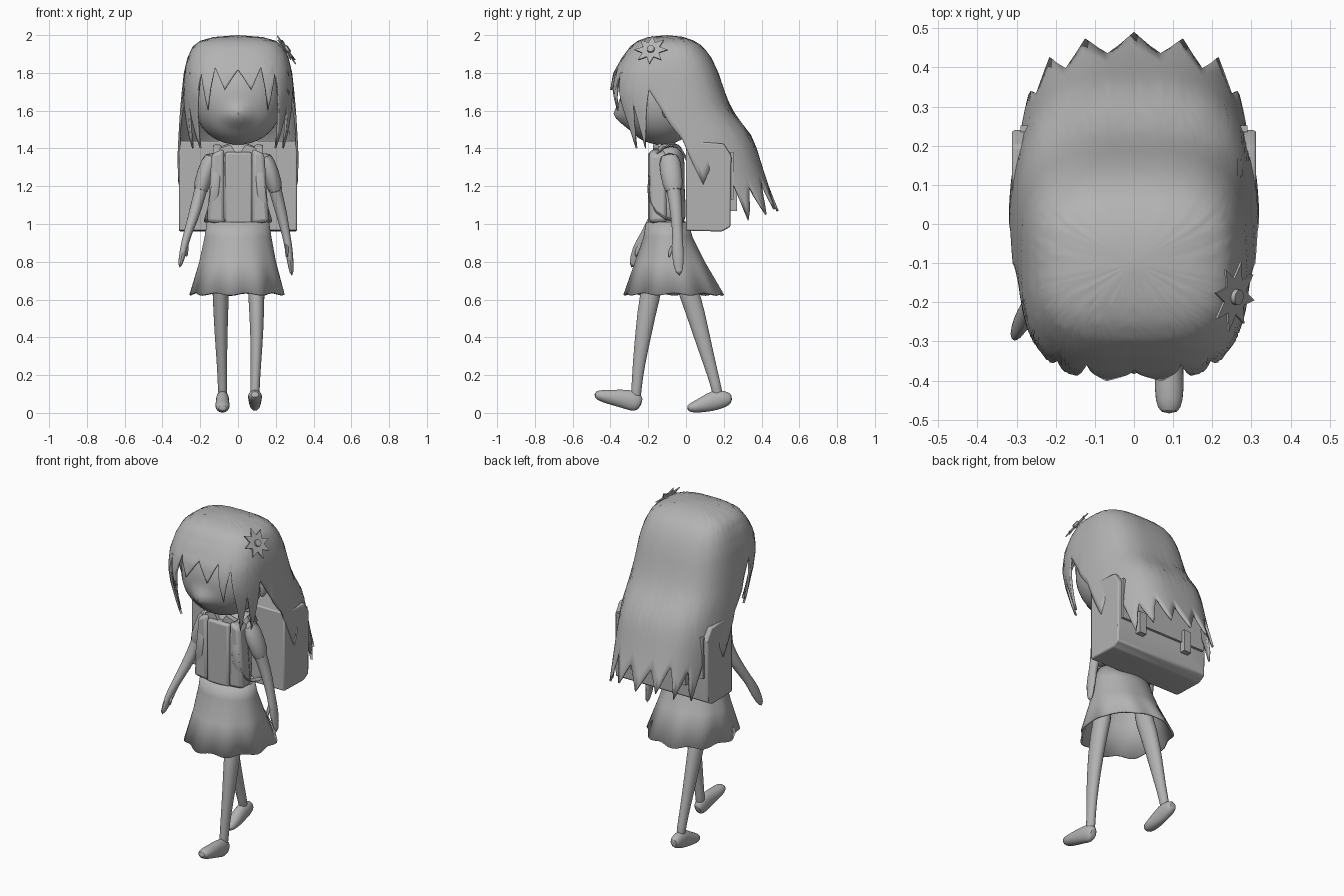
import bpy
import bmesh
from math import sin, cos, pi, radians
from mathutils import Vector, Matrix

cube = bpy.data.objects.get("Cube")
if cube:
    bpy.data.objects.remove(cube)

grey = bpy.data.materials.new("plain grey")
grey.use_nodes = True
COLOUR = (0.45, 0.45, 0.45, 1)
grey.diffuse_color = COLOUR
grey.node_tree.nodes["Principled BSDF"].inputs["Base Color"].default_value = COLOUR


def finish(name, bm, subsurf=0, thickness=0, bevel=0, angle=40):
    bmesh.ops.recalc_face_normals(bm, faces=bm.faces[:])
    mesh = bpy.data.meshes.new(name)
    bm.to_mesh(mesh)
    bm.free()
    mesh.materials.append(grey)
    ob = bpy.data.objects.new(name, mesh)
    bpy.context.scene.collection.objects.link(ob)
    if thickness:
        mod = ob.modifiers.new("thickness", "SOLIDIFY")
        mod.thickness = thickness
    if bevel:
        mod = ob.modifiers.new("bevel", "BEVEL")
        mod.width, mod.segments = bevel, 2
    if subsurf:
        mod = ob.modifiers.new("smooth", "SUBSURF")
        mod.levels = mod.render_levels = subsurf
    bpy.ops.object.select_all(action="DESELECT")
    ob.select_set(True)
    bpy.context.view_layer.objects.active = ob
    bpy.ops.object.shade_smooth_by_angle(angle=radians(angle))
    return ob


def lerp(table, k):
    """Piecewise linear lookup in rows sorted by rising key."""
    for a, b in zip(table, table[1:]):
        if k <= b[0]:
            t = max(0, (k - a[0]) / (b[0] - a[0]))
            return [p + (q - p) * t for p, q in zip(a[1:], b[1:])]
    return list(table[-1][1:])


def bridge(bm, rings):
    for a, b in zip(rings, rings[1:]):
        for i in range(len(a)):
            j = (i + 1) % len(a)
            bm.faces.new((a[i], a[j], b[j], b[i]))


def tube(name, sections, sides=12):
    """Rounded loft of ellipses (x, y, z, width, depth) along a path."""
    bm = bmesh.new()
    pts = [Vector(s[:3]) for s in sections]
    rings = []
    for i, s in enumerate(sections):
        t = (pts[min(i + 1, len(pts) - 1)] - pts[max(i - 1, 0)]).normalized()
        u = (Vector((1, 0, 0)) - t * t.x).normalized()
        v = t.cross(u)
        rings.append([bm.verts.new(pts[i] + u * s[3] * cos(2 * pi * k / sides)
                                   + v * s[4] * sin(2 * pi * k / sides)) for k in range(sides)])
    bridge(bm, rings)
    bm.faces.new(rings[0])
    bm.faces.new(rings[-1])
    return finish(name, bm, subsurf=1)


def prism(name, outline, axis, lo, hi, **opts):
    """Extrude a 2D outline along x or y."""
    bm = bmesh.new()
    place = (lambda p, d: (d, *p)) if axis == "x" else (lambda p, d: (p[0], d, p[1]))
    rings = [[bm.verts.new(place(p, d)) for p in outline] for d in (lo, hi)]
    bridge(bm, rings)
    for r in rings:
        bm.faces.new(r)
    return finish(name, bm, **opts)


def rect(x0, x1, z0, z1):
    return [(x0, z0), (x1, z0), (x1, z1), (x0, z1)]


# Head with a small pointed nose
bm = bmesh.new()
bmesh.ops.create_uvsphere(bm, u_segments=40, v_segments=28, radius=1)
for v in bm.verts:
    x, y, z = v.co
    x, y = x * (1.08 - 0.08 * x * x), y * (1.08 - 0.08 * y * y)
    p = Vector((0.235 * x, -0.13 + 0.22 * y, 1.665 + 0.245 * z))
    if y < 0:
        near = max(0, 1 - ((p.x / 0.09) ** 2 + ((p.z - 1.575) / 0.08) ** 2) ** 0.5)
        p.y -= 0.05 * near
    v.co = p
finish("head", bm)

for side, label in ((1, "left"), (-1, "right")):
    tube(label + "_ear", [(side * 0.235, -0.11, 1.56, .012, .012), (side * 0.245, -0.1, 1.6, .022, .03),
                          (side * 0.25, -0.1, 1.65, .022, .035), (side * 0.245, -0.1, 1.69, .012, .02)])

# Hair: columns falling from the crown, each ending on a jagged edge
# height, side half width, front half width, front reach, back reach
SHAPE = [(1.05, .315, .17, .17, .60), (1.15, .32, .18, .19, .555), (1.3, .322, .19, .21, .505),
         (1.4, .32, .20, .23, .475), (1.47, .315, .23, .25, .445), (1.6, .307, .27, .285, .345),
         (1.7, .298, .285, .305, .305), (1.8, .287, .285, .285, .272), (1.88, .268, .268, .24, .235),
         (1.94, .24, .24, .195, .19), (1.97, .2, .2, .155, .145), (1.99, .13, .13, .10, .09), (2.0, 0, 0, 0, 0)]
# angle from the front, lower end
EDGE = [(0, 1.82), (14, 1.71), (24, 1.83), (32, 1.60), (38, 1.80), (50, 1.40), (56, 1.64), (62, 1.40),
        (72, 1.71), (90, 1.55), (100, 1.45), (110, 1.21), (122, 1.42), (130, 1.02), (136, 1.2),
        (142, 1.05), (150, 1.23), (158, 1.08), (168, 1.2), (180, 1.07)]
ROWS, STEP = 18, 2


def hair_point(deg, z):
    s, c = sin(radians(deg)), cos(radians(deg))
    wide, narrow, front, back = lerp(SHAPE, z)
    r = (abs(s) ** 3 + abs(c) ** 3) ** (-1 / 3)
    w = wide + (narrow - wide) * max(0, c) ** 0.8
    return (w * s * r, -0.1 - (front if c > 0 else back) * c * r, z)


bm = bmesh.new()
rings = []
for row in range(1, ROWS + 1):
    ring = []
    for deg in range(0, 360, STEP):
        end = lerp(EDGE, min(deg, 360 - deg))[0]
        ring.append(bm.verts.new(hair_point(deg, 2 - (2 - end) * (row / ROWS) ** 1.6)))
    rings.append(ring)
bridge(bm, rings)
crown = bm.verts.new((0, -0.1, 2))
for i in range(len(rings[0])):
    bm.faces.new((crown, rings[0][i], rings[0][(i + 1) % len(rings[0])]))
finish("hair", bm, thickness=0.012, angle=50)

# Flower clip: eight-pointed star with a raised centre
normal = Vector((0.82, -0.15, 0.55))
place = Matrix.Translation((0.254, -0.185, 1.92)) @ normal.to_track_quat("Z", "Y").to_matrix().to_4x4()
for name, inner, outer, lo, hi in (("flower_petals", .048, .09, 0, .006), ("flower_centre", .02, .02, .006, .018)):
    bm = bmesh.new()
    rings = [[bm.verts.new(place @ Vector(((outer, inner)[k % 2] * cos(pi * k / 8),
                                           (outer, inner)[k % 2] * sin(pi * k / 8), h)))
              for k in range(16)] for h in (lo, hi)]
    bridge(bm, rings)
    for r in rings:
        bm.faces.new(r)
    finish(name, bm)

# Neck, torso, collar, vest and straps
tube("neck", [(0, -.09, 1.36, .045, .04), (0, -.09, 1.42, .04, .038), (0, -.1, 1.48, .04, .04)])
tube("torso", [(0, -.1, .97, .16, .105), (0, -.1, 1.1, .15, .1), (0, -.1, 1.22, .145, .092),
               (0, -.09, 1.33, .155, .085), (0, -.085, 1.39, .13, .072), (0, -.085, 1.43, .06, .05)], 20)
for s, label in ((1, "left"), (-1, "right")):
    prism(label + "_collar", [(0, 1.36), (s * .05, 1.33), (s * .1, 1.4), (s * .04, 1.42)], "y", -.175, -.145)
    prism(label + "_vest_panel", [(s * .07, 1.0), (s * .165, 1.01), (s * .15, 1.2), (s * .14, 1.37), (s * .075, 1.4)],
          "y", -.195, -.1, bevel=.02)
    tube(label + "_strap", [(s * .11, .02, 1.3, .025, .008), (s * .11, -.02, 1.4, .025, .008),
                            (s * .11, -.08, 1.425, .025, .008), (s * .11, -.16, 1.39, .025, .008),
                            (s * .115, -.2, 1.25, .025, .008), (s * .13, -.2, 1.1, .025, .008),
                            (s * .16, -.12, 1.02, .025, .008), (s * .16, .01, 1.01, .025, .008)], 8)
prism("shirt_front", rect(-.07, .075, 1.0, 1.38), "y", -.2, -.1, bevel=.012)

# Pleated skirt, open underneath
bm = bmesh.new()
rings = []
for z, cy, rx, ry, wave in ((1.01, -.1, .165, .112, 0), (.93, -.095, .177, .13, 0),
                            (.8, -.085, .203, .185, .012), (.63, -.065, .25, .262, .03)):
    ring = []
    for k in range(72):
        a = 2 * pi * k / 72
        f = 1 + wave * cos(9 * a + pi)
        ring.append(bm.verts.new((rx * f * cos(a), cy + ry * f * sin(a), z + .2 * wave * cos(9 * a))))
    rings.append(ring)
bridge(bm, rings)
finish("skirt", bm, thickness=0.01, angle=35)

# Arms with hands: right one swings forward, left one hangs
ARMS = {"left": [(.13, -.09, 1.38), (.175, -.08, 1.27), (.205, -.06, 1.15), (.232, -.05, 1.05),
                 (.258, -.045, .93), (.272, -.045, .85), (.286, -.035, .72)],
        "right": [(-.13, -.09, 1.38), (-.175, -.09, 1.27), (-.205, -.11, 1.15), (-.235, -.16, 1.04),
                  (-.272, -.22, .935), (-.287, -.25, .87), (-.31, -.29, .765)]}
GIRTH = [(.04, .05), (.038, .044), (.034, .038), (.031, .033), (.021, .025), (.022, .038), (.011, .018)]
for label, p in ARMS.items():
    tube(label + "_arm", [(*q, *g) for q, g in zip(p, GIRTH)])
    tube(label + "_sleeve", [(*p[0], .045, .06), (*p[1], .047, .06), (*p[2], .045, .054)])
    w = Vector(p[4])
    tube(label + "_thumb", [(*(w + Vector((0, -.01, -.03))), .012, .014),
                            (*(w + Vector((0, -.042, -.075))), .01, .012),
                            (*(w + Vector((0, -.045, -.11))), .007, .007)], 8)

# Legs and feet in mid stride
LEGS = {"left": [(.09, -.13, .85, .055, .06), (.098, -.195, .62, .044, .057), (.1, -.225, .42, .036, .045),
                 (.095, -.25, .26, .028, .034), (.09, -.262, .13, .025, .027), (.09, -.268, .06, .026, .03)],
        "right": [(-.09, -.06, .85, .055, .06), (-.092, .025, .62, .044, .057), (-.09, .08, .42, .036, .045),
                  (-.085, .125, .26, .028, .034), (-.082, .16, .14, .025, .027), (-.082, .17, .08, .026, .03)]}
for label, sections in LEGS.items():
    tube(label + "_leg", sections)
tube("left_foot", [(.09, -.236, .045, .02, .027), (.09, -.26, .056, .034, .056), (.09, -.31, .073, .035, .055),
                   (.09, -.39, .082, .039, .042), (.09, -.455, .092, .038, .032), (.09, -.485, .098, .022, .016)])
tube("right_foot", [(-.082, .245, .072, .02, .022), (-.082, .212, .076, .035, .046), (-.082, .15, .068, .036, .058),
                    (-.082, .09, .042, .039, .042), (-.082, .035, .028, .039, .03), (-.082, .005, .024, .022, .015)])

# Wide backpack with flap and buckle tabs
prism("backpack", [(0, .965), (.19, .96), (.235, .985), (.24, 1.36), (.2, 1.425), (0, 1.44)],
      "x", -.312, .312, bevel=.008)
prism("backpack_flap", rect(-.29, .29, 1.13, 1.38), "y", .235, .252)
for s, label in ((1, "left"), (-1, "right")):
    prism(label + "_buckle_tab", rect(s * .16 - .025, s * .16 + .025, 1.07, 1.2), "y", .235, .27)
